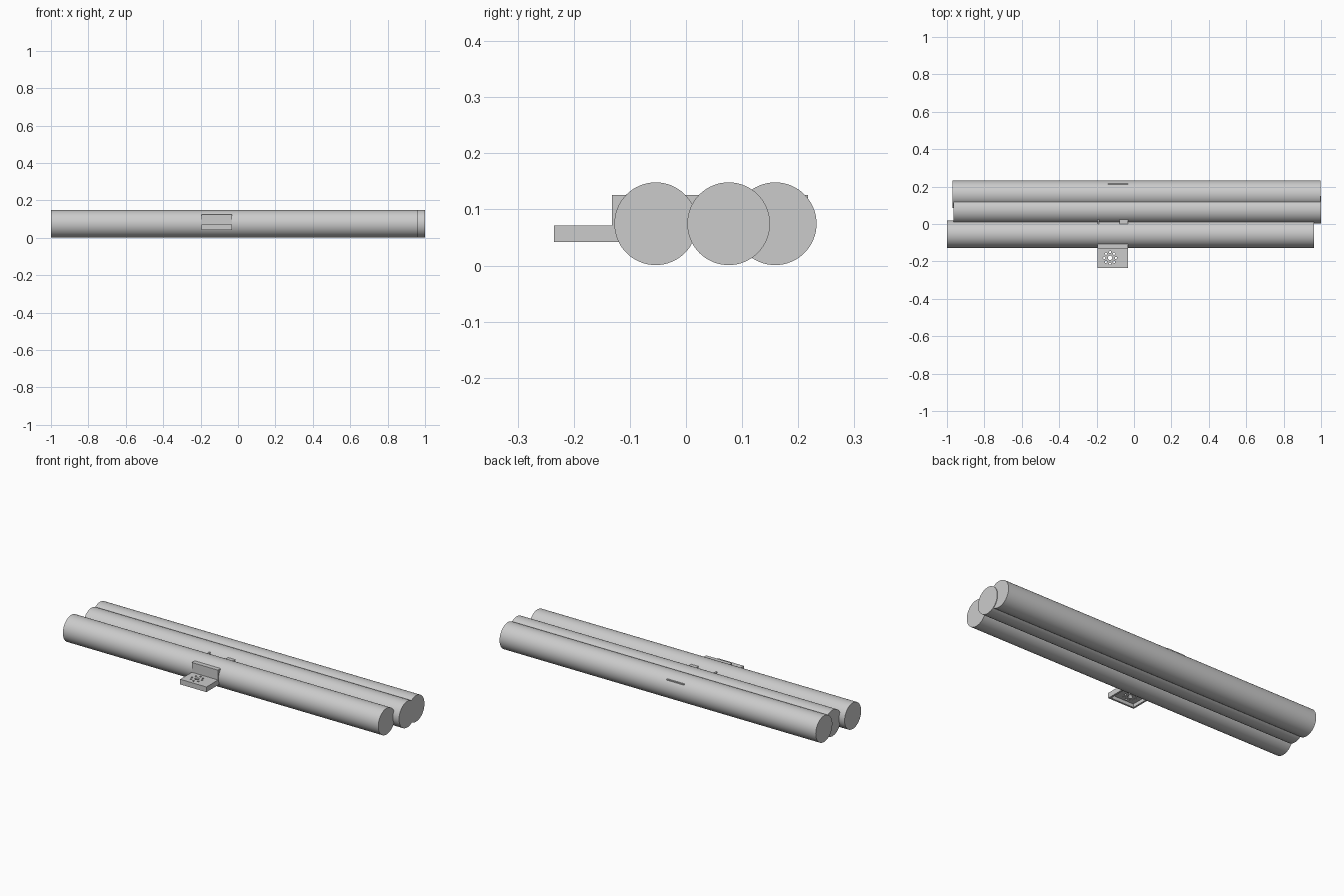
import bpy, math

if "Cube" in bpy.data.objects:
    bpy.data.objects.remove(bpy.data.objects["Cube"])

grey = bpy.data.materials.new("light_grey")
grey.diffuse_color = (0.6, 0.6, 0.6, 1)
grey.use_nodes = True
grey.node_tree.nodes["Principled BSDF"].inputs["Base Color"].default_value = grey.diffuse_color


def box(name, x0, x1, y0, y1, z0, z1):
    bpy.ops.mesh.primitive_cube_add(size=1, location=((x0 + x1) / 2, (y0 + y1) / 2, (z0 + z1) / 2))
    ob = bpy.context.object
    ob.name = name
    ob.scale = (x1 - x0, y1 - y0, z1 - z0)
    bpy.ops.object.transform_apply(location=False, rotation=False, scale=True)
    ob.data.materials.append(grey)
    return ob


def cylinder(name, r, depth, loc, rot=(0, 0, 0), sides=64):
    bpy.ops.mesh.primitive_cylinder_add(vertices=sides, radius=r, depth=depth, location=loc, rotation=rot)
    ob = bpy.context.object
    ob.name = name
    ob.data.materials.append(grey)
    return ob


def cut(target, cutter):
    m = target.modifiers.new("cut", "BOOLEAN")
    m.operation = "DIFFERENCE"
    m.solver = "EXACT"
    m.object = cutter
    bpy.context.view_layer.objects.active = target
    bpy.ops.object.modifier_apply(modifier=m.name)
    bpy.data.objects.remove(cutter)


# Three long overlapping tubes
for name, x0, x1, y in (("front_tube", -1.0, 0.962, -0.054),
                        ("middle_tube", -0.965, 1.0, 0.076),
                        ("rear_tube", -0.97, 0.997, 0.159)):
    cylinder(name, 0.0737, x1 - x0, ((x0 + x1) / 2, y, 0.0745), (0, math.pi / 2, 0))
    bpy.ops.object.shade_smooth_by_angle(angle=math.radians(30))

# Bracket: perforated ledge with a recessed underside
ledge = box("bracket_ledge", -0.195, -0.032, -0.235, -0.10, 0.042, 0.071)
cut(ledge, box("recess", -0.185, -0.042, -0.225, -0.11, 0.03, 0.061))
cx, cy = -0.128, -0.181
cut(ledge, cylinder("centre_hole", 0.012, 0.1, (cx, cy, 0.07), sides=24))
for i in range(8):
    a = math.radians(45 * i)
    cut(ledge, cylinder("ring_hole", 0.006, 0.1,
                        (cx + 0.031 * math.cos(a), cy + 0.031 * math.sin(a), 0.07), sides=16))

# Bracket: upright against the front tube
box("bracket_upright", -0.195, -0.032, -0.132, -0.09, 0.071, 0.126)

# Inner frame pieces that surface between and behind the tubes
box("frame_side", -0.195, -0.186, -0.09, 0.10, 0.071, 0.126)
box("frame_block", -0.078, -0.032, -0.02, 0.10, 0.071, 0.126)
box("frame_back", -0.14, -0.032, 0.17, 0.217, 0.071, 0.126)
